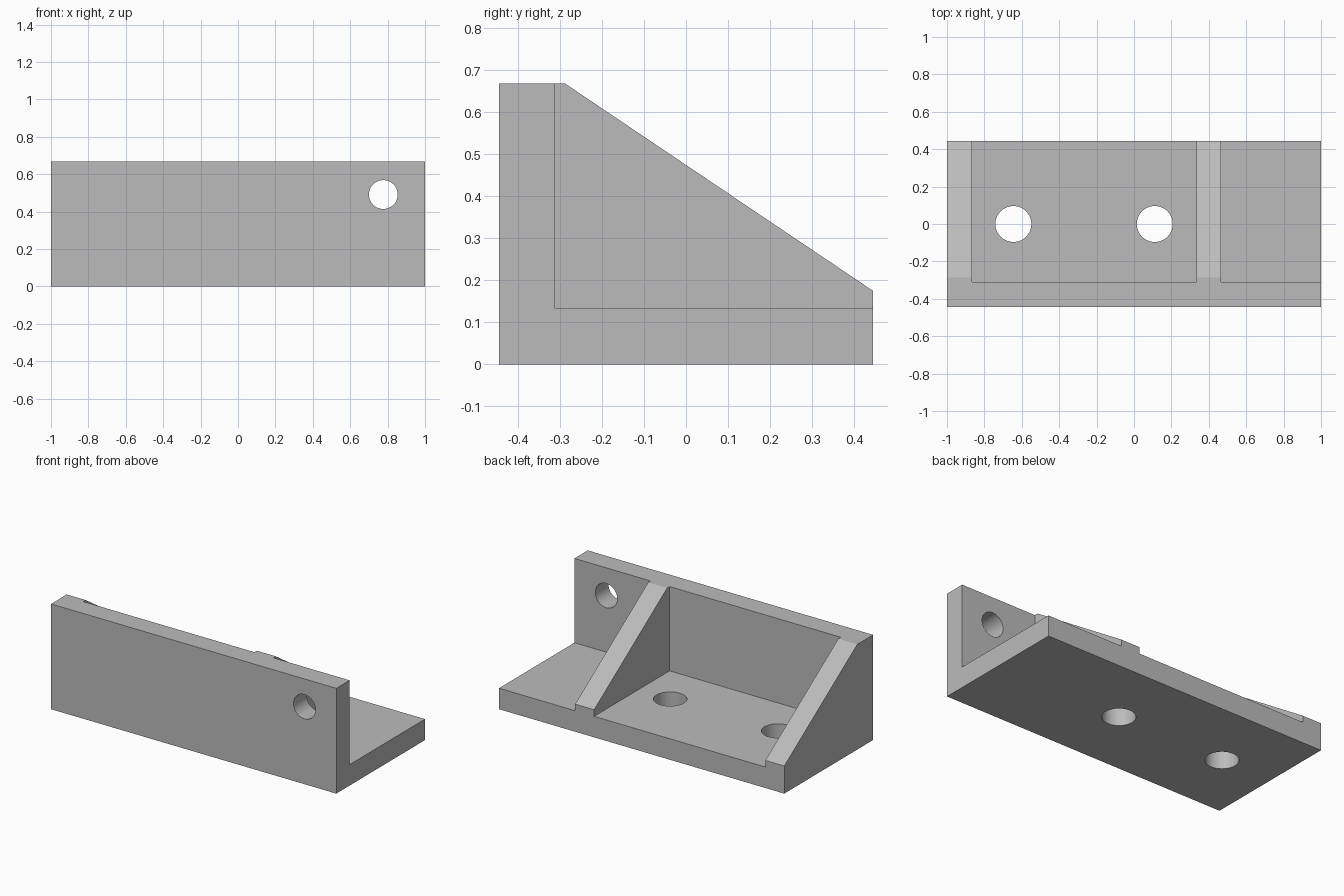
import bpy
import bmesh
from math import pi, radians
from mathutils import Vector

if "Cube" in bpy.data.objects:
    bpy.data.objects.remove(bpy.data.objects["Cube"], do_unlink=True)

HALF_DEPTH, HEIGHT, THICK = 0.444, 0.667, 0.133
FRONT, BACK = -HALF_DEPTH, HALF_DEPTH

grey = bpy.data.materials.new("plain_grey")
grey.use_nodes = True
colour = (0.5, 0.5, 0.5, 1)
grey.diffuse_color = colour
grey.node_tree.nodes["Principled BSDF"].inputs["Base Color"].default_value = colour


def extrude_profile(name, profile, x0, x1):
    """Closed (y, z) profile extruded along x."""
    bm = bmesh.new()
    face = bm.faces.new([bm.verts.new((x0, y, z)) for y, z in profile])
    result = bmesh.ops.extrude_face_region(bm, geom=[face])
    moved = [g for g in result["geom"] if isinstance(g, bmesh.types.BMVert)]
    bmesh.ops.translate(bm, verts=moved, vec=Vector((x1 - x0, 0, 0)))
    bmesh.ops.recalc_face_normals(bm, faces=bm.faces)
    mesh = bpy.data.meshes.new(name)
    bm.to_mesh(mesh)
    bm.free()
    mesh.materials.append(grey)
    obj = bpy.data.objects.new(name, mesh)
    bpy.context.collection.objects.link(obj)
    return obj


def combine(target, tool, operation):
    """Apply a boolean and discard its tool."""
    mod = target.modifiers.new(operation.title(), "BOOLEAN")
    mod.operation, mod.object, mod.solver = operation, tool, "EXACT"
    bpy.context.view_layer.objects.active = target
    bpy.ops.object.modifier_apply(modifier=mod.name)
    bpy.data.objects.remove(tool, do_unlink=True)


def drill(target, radius, location, rotation=(0, 0, 0)):
    bpy.ops.mesh.primitive_cylinder_add(
        vertices=64, radius=radius, depth=0.4, location=location, rotation=rotation)
    cutter = bpy.context.object
    cutter.name = "hole_cutter"
    cutter.hide_render = True
    cutter.data.materials.append(grey)
    combine(target, cutter, "DIFFERENCE")


# L-shaped wall and base plate
bracket = extrude_profile("angle_bracket", [
    (FRONT, 0), (BACK, 0), (BACK, THICK), (FRONT + THICK, THICK),
    (FRONT + THICK, HEIGHT), (FRONT, HEIGHT)], -1, 1)

# Sloping stiffening ribs: one at the end, one inboard
rib_profile = [(FRONT, 0), (BACK, 0), (BACK, 0.175), (-0.287, HEIGHT), (FRONT, HEIGHT)]
for x in (-1, 0.333):
    combine(bracket, extrude_profile("rib", rib_profile, x, x + THICK), "UNION")

# Two base holes and one wall hole
for x in (-0.645, 0.111):
    drill(bracket, 0.096, (x, 0, THICK / 2))
drill(bracket, 0.077, (0.777, FRONT + THICK / 2, 0.491), (pi / 2, 0, 0))

# Merge flush faces left by the joins
bm = bmesh.new()
bm.from_mesh(bracket.data)
bmesh.ops.remove_doubles(bm, verts=bm.verts, dist=0.0001)
bmesh.ops.dissolve_limit(bm, angle_limit=radians(1), verts=bm.verts, edges=bm.edges)
bm.to_mesh(bracket.data)
bm.free()

bpy.ops.object.select_all(action="DESELECT")
bracket.select_set(True)
bpy.context.view_layer.objects.active = bracket
bpy.ops.object.shade_smooth_by_angle(angle=radians(30))
